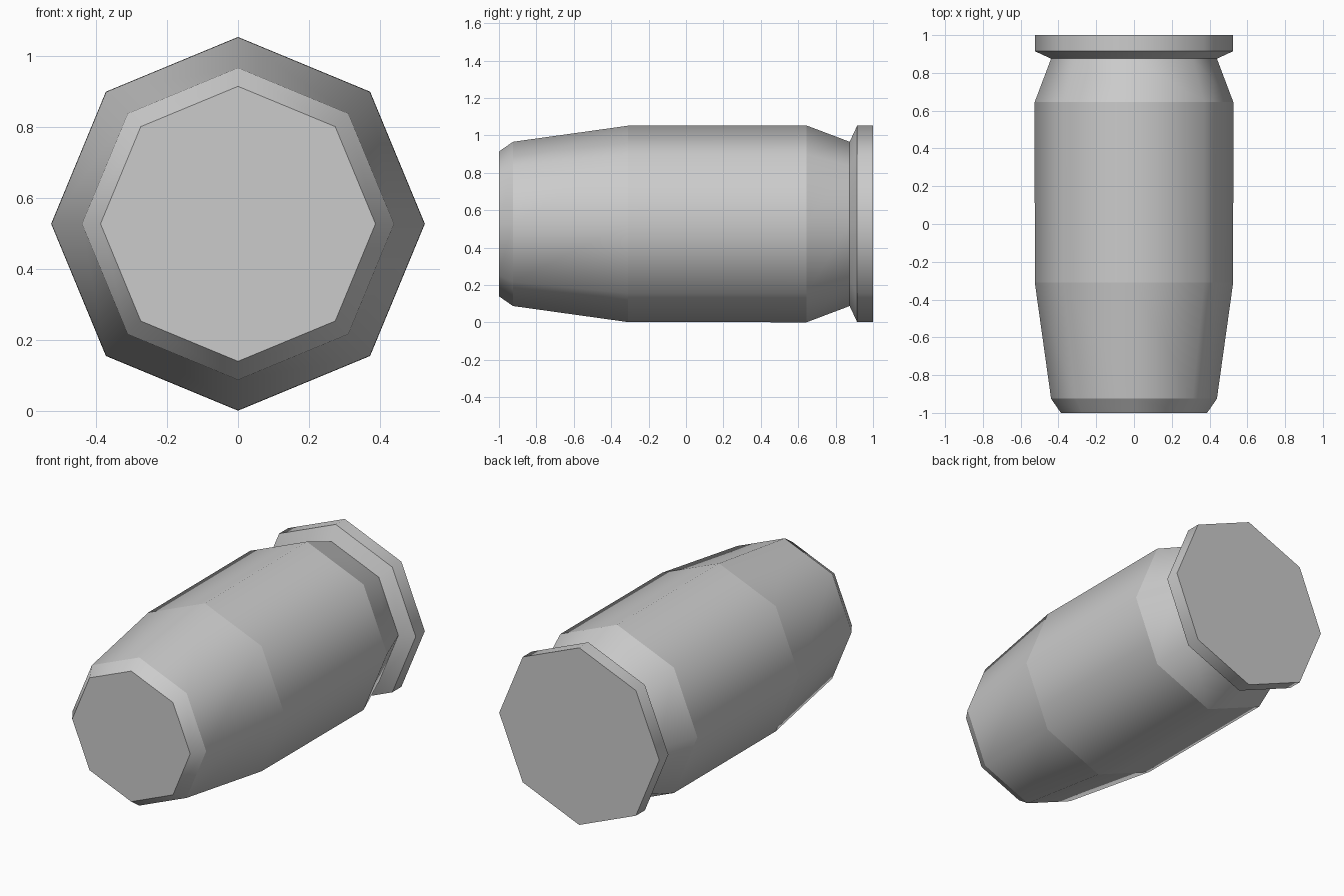
import bpy, bmesh, math

SIDES = 8
CENTRE_Z = 0.527

cube = bpy.data.objects.get("Cube")
if cube:
    bpy.data.objects.remove(cube, do_unlink=True)

grey = bpy.data.materials.new("plain grey")
grey.use_nodes = True
colour = (0.6, 0.6, 0.6, 1)
grey.diffuse_color = colour
grey.node_tree.nodes["Principled BSDF"].inputs["Base Color"].default_value = colour


def lathe(name, profile, cap_front=False, cap_back=False):
    """Octagonal part along y from (y, radius) pairs, front to back."""
    bm = bmesh.new()
    rings = []
    for y, r in profile:
        angles = [math.tau * i / SIDES for i in range(SIDES)]
        rings.append([bm.verts.new((r * math.cos(a), y, r * math.sin(a))) for a in angles])
    for a, b in zip(rings, rings[1:]):
        for i in range(SIDES):
            j = (i + 1) % SIDES
            bm.faces.new((a[i], a[j], b[j], b[i]))
    if cap_front:
        bm.faces.new(rings[0])
    if cap_back:
        bm.faces.new(rings[-1])
    bmesh.ops.recalc_face_normals(bm, faces=bm.faces[:])
    # Soft along the length, crisp around every ring
    for f in bm.faces:
        f.smooth = len(f.verts) == 4
    for e in bm.edges:
        e.smooth = abs(e.verts[0].co.y - e.verts[1].co.y) > 1e-5
    mesh = bpy.data.meshes.new(name)
    bm.to_mesh(mesh)
    bm.free()
    mesh.materials.append(grey)
    obj = bpy.data.objects.new(name, mesh)
    obj.location.z = CENTRE_Z
    bpy.context.collection.objects.link(obj)
    return obj


# Tapered nose with a chamfered flat tip
lathe("nose", [(-1.0, 0.387), (-0.925, 0.439), (-0.31, 0.525)], cap_front=True)

# Straight casing, narrowing into the groove and flaring to the rim
lathe("casing", [(-0.31, 0.525), (0.645, 0.526), (0.875, 0.439),
                 (0.915, 0.525), (1.0, 0.525)], cap_back=True)
